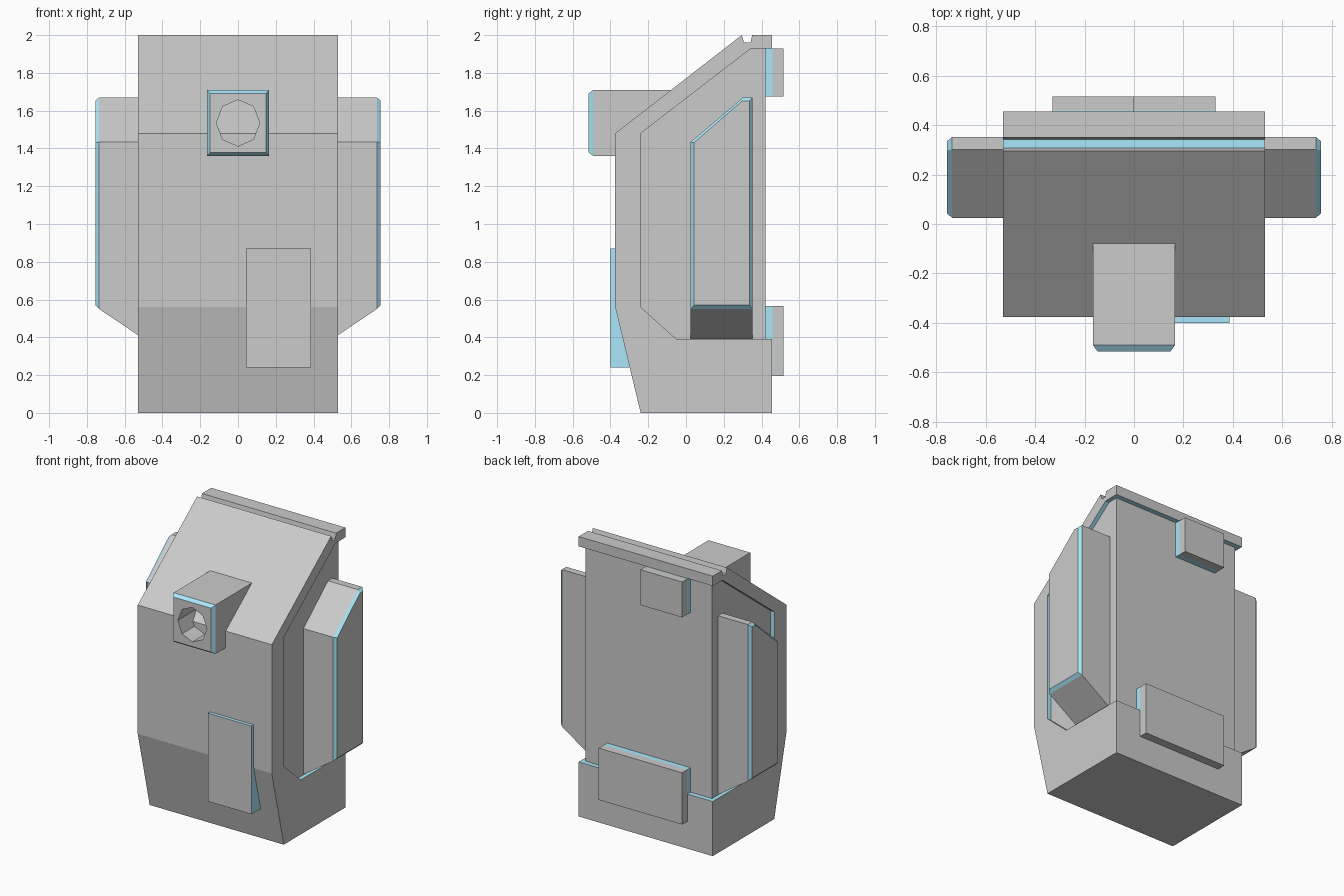
import bpy, bmesh
from math import cos, sin, pi

if "Cube" in bpy.data.objects:
    bpy.data.objects.remove(bpy.data.objects["Cube"])

grey = bpy.data.materials.new("grey")
grey.diffuse_color = (0.8, 0.8, 0.8, 1)
grey.use_nodes = True
grey.node_tree.nodes["Principled BSDF"].inputs["Base Color"].default_value = grey.diffuse_color
glow = bpy.data.materials.new("pale_blue")
glow.diffuse_color = (0.4, 0.8, 0.95, 1)
glow.use_nodes = True
glow.node_tree.nodes["Principled BSDF"].inputs["Base Color"].default_value = glow.diffuse_color
GREY, BLUE = 0, 1


def loft(rings, bands, caps=(GREY, GREY)):
    """Join rings of points; each band has one material or one per edge."""
    bm = bmesh.new()
    vs = [[bm.verts.new(p) for p in r] for r in rings]
    for a, b, mat in zip(vs, vs[1:], bands):
        for i in range(len(a)):
            j = (i + 1) % len(a)
            f = bm.faces.new((a[i], a[j], b[j], b[i]))
            f.material_index = mat if isinstance(mat, int) else mat[i]
    for ring, mat in zip((vs[0], vs[-1]), caps):
        if mat is not None:
            bm.faces.new(ring).material_index = mat
    return bm, vs


def finish(bm, name):
    bmesh.ops.recalc_face_normals(bm, faces=bm.faces[:])
    me = bpy.data.meshes.new(name)
    bm.to_mesh(me)
    bm.free()
    me.materials.append(grey)
    me.materials.append(glow)
    ob = bpy.data.objects.new(name, me)
    bpy.context.collection.objects.link(ob)


def along_x(x, profile):
    return [(x, y, z) for y, z in profile]


def rect(y, x0, x1, z0, z1):
    return [(x1, y, z1), (x0, y, z1), (x0, y, z0), (x1, y, z0)]


# Recess outline shared by the shell and the inner core
recess = [(0.345, 1.93), (-0.24, 1.48), (-0.24, 0.56), (-0.05, 0.39)]

# Outer shell: C-shaped profile with a slot in the top edge
shell = ([(0.455, 0), (-0.24, 0), (-0.375, 0.56), (-0.375, 1.48), (0.295, 2.0),
          (0.308, 1.96), (0.342, 1.96), (0.35, 2.0), (0.455, 2.0), (0.455, 1.93)]
         + recess + [(0.455, 0.39)])
edges = [GREY] * 5 + [BLUE] + [GREY] * 3 + [BLUE] * 5 + [GREY]
bm, _ = loft([along_x(-0.53, shell), along_x(0.53, shell)], [edges])
finish(bm, "outer_shell")

# Inner core, slightly narrower and set in from the back
core = recess + [(0.42, 0.39), (0.42, 1.93)]
bm, _ = loft([along_x(-0.5, core), along_x(0.5, core)], [GREY])
finish(bm, "inner_core")


# Side pods with a sloped underside and a bevelled outer face
def pod(y0, y1, yt, z0, z1, zt):
    return [(y0, z0), (y0, z1), (yt, zt), (y1, zt), (y1, z0)]


for s, side in ((1, "right"), (-1, "left")):
    bm, _ = loft([along_x(s * 0.49, pod(0.025, 0.352, 0.302, 0.385, 1.435, 1.67)),
                  along_x(s * 0.735, pod(0.025, 0.352, 0.302, 0.55, 1.435, 1.67)),
                  along_x(s * 0.755, pod(0.042, 0.335, 0.298, 0.57, 1.43, 1.652))],
                 [GREY, BLUE])
    finish(bm, side + "_pod")

# Front barrel block with bevelled rim and octagonal bore
bm, vs = loft([rect(0.0, -0.165, 0.165, 1.36, 1.71),
               rect(-0.49, -0.165, 0.165, 1.36, 1.71),
               rect(-0.515, -0.148, 0.148, 1.378, 1.692)], [GREY, BLUE], (GREY, None))
bore = [[bm.verts.new((0.115 * cos(k * pi / 4), y, 1.535 + 0.123 * sin(k * pi / 4)))
         for k in range(8)] for y in (-0.515, -0.12)]
for i in range(4):
    k = 2 * i + 1
    bm.faces.new((vs[2][i], vs[2][(i + 1) % 4], bore[0][(k + 2) % 8],
                  bore[0][(k + 1) % 8], bore[0][k]))
for k in range(8):
    j = (k + 1) % 8
    bm.faces.new((bore[0][k], bore[0][j], bore[1][j], bore[1][k]))
bm.faces.new(bore[1]).material_index = BLUE
finish(bm, "front_barrel")

# Raised panel low on the front
bm, _ = loft([rect(y, 0.043, 0.387, 0.24, 0.87) for y in (-0.25, -0.4)], [BLUE])
finish(bm, "front_panel")

# Back blocks: blue collar, grey outer part
for name, box in (("upper_back_block", (-0.33, 0.0, 1.675, 1.928)),
                  ("lower_back_block", (-0.33, 0.33, 0.195, 0.565))):
    bm, _ = loft([rect(y, *box) for y in (0.4, 0.458, 0.515)], [BLUE, GREY])
    finish(bm, name)
